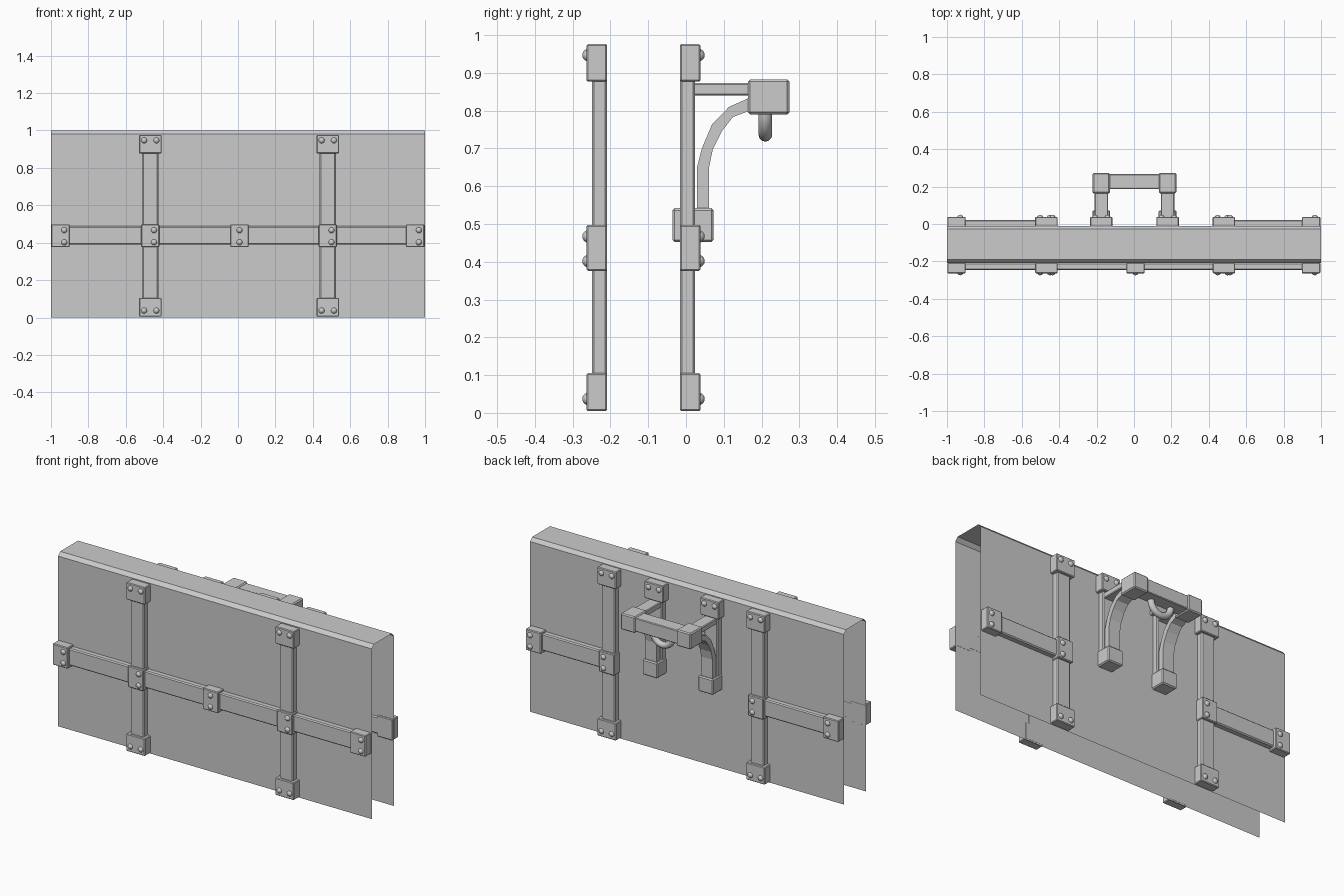
import bpy, bmesh, math
from mathutils import Matrix, Vector

if "Cube" in bpy.data.objects:
    bpy.data.objects.remove(bpy.data.objects["Cube"])

MID = -0.1125          # mirror plane between the two wall faces
INNER, BEAM, PLATE = 0.096, 0.1365, 0.151   # depths from the mirror plane


def finish(name, bm, smooth=False):
    me = bpy.data.meshes.new(name)
    bm.to_mesh(me)
    bm.free()
    if smooth:
        for p in me.polygons:
            p.use_smooth = True
    ob = bpy.data.objects.new(name, me)
    bpy.context.collection.objects.link(ob)
    return ob


def box(name, x, y, z, bevel=0.006):
    bm = bmesh.new()
    lo = [min(r) for r in (x, y, z)]
    hi = [max(r) for r in (x, y, z)]
    size = [b - a for a, b in zip(lo, hi)]
    mid = [(a + b) / 2 for a, b in zip(lo, hi)]
    bmesh.ops.create_cube(bm, size=1, matrix=Matrix.Translation(mid) @ Matrix.Diagonal((*size, 1)))
    ob = finish(name, bm)
    if bevel:
        m = ob.modifiers.new("bevel", 'BEVEL')
        m.width, m.segments = bevel, 1
    return ob


def extrude(name, pts, x0, x1, closed=True):
    """Sweep a (y, z) profile along x."""
    bm = bmesh.new()
    a = [bm.verts.new((x0, y, z)) for y, z in pts]
    b = [bm.verts.new((x1, y, z)) for y, z in pts]
    n = len(pts)
    for i in range(n if closed else n - 1):
        j = (i + 1) % n
        bm.faces.new((a[i], a[j], b[j], b[i]))
    if closed:
        bm.faces.new(a[::-1])
        bm.faces.new(b)
    bmesh.ops.recalc_face_normals(bm, faces=bm.faces)
    return finish(name, bm)


def rivet(x, z, side):
    bm = bmesh.new()
    y = MID + side * (PLATE - 0.006)
    bmesh.ops.create_uvsphere(bm, u_segments=12, v_segments=8, radius=0.017,
                              matrix=Matrix.Translation((x, y, z)) @ Matrix.Rotation(math.pi / 2, 4, 'X'))
    finish("rivet", bm, True)


def depth(side, d):
    return (MID + side * INNER, MID + side * d)


def cap_plate(x, z0, z1, zr, side):
    """Wide plate at the end of a post, two rivets side by side."""
    box("post_plate", (x - 0.06, x + 0.06), depth(side, PLATE), (z0, z1), 0.004)
    for dx in (-0.033, 0.033):
        rivet(x + dx, zr, side)


def beam_plate(x, side, dx=0.02):
    """Narrow plate on the beam, two rivets stacked."""
    box("beam_plate", (x - 0.049, x + 0.049), depth(side, PLATE), (0.376, 0.498), 0.004)
    for z in (0.402, 0.467):
        rivet(x + dx, z, side)


# Wall: open folded sheet with chamfered top edges
extrude("wall", [(-0.209, 0), (-0.209, 0.98), (-0.19, 1.0), (-0.028, 1.0), (-0.01, 0.98), (-0.01, 0)],
        -1, 1, closed=False)

# Posts, beams and riveted plates on both faces
POSTS = (-0.469, 0.48)
for side in (-1, 1):
    for x in POSTS:
        box("post", (x - 0.043, x + 0.043), depth(side, BEAM), (0.01, 0.97))
        cap_plate(x, 0.877, 0.976, 0.947, side)
        cap_plate(x, 0.005, 0.105, 0.037, side)
        beam_plate(x, side)
    for x in (-0.949, 0.947):
        beam_plate(x, side)
    spans = [(-0.995, 0.995)] if side < 0 else [(-0.995, POSTS[0]), (POSTS[1], 0.995)]
    for span in spans:
        box("beam", span, depth(side, BEAM - 0.002), (0.39, 0.488))
beam_plate(0.008, -1, 0)

# Lamp bracket: two arms with curved braces
OUTER = [(0.029, 0.50), (0.029, 0.65), (0.042, 0.70), (0.069, 0.764), (0.114, 0.81), (0.172, 0.836)]
UNDER = [(0.172, 0.801), (0.124, 0.783), (0.095, 0.746), (0.071, 0.698), (0.061, 0.65), (0.061, 0.50)]
for x in (-0.175, 0.18):
    cap_plate(x, 0.877, 0.976, 0.947, 1)
    box("bracket_post", (x - 0.043, x + 0.043), depth(1, BEAM), (0.48, 0.95))
    box("bracket_foot", (x - 0.048, x + 0.048), (-0.036, 0.073), (0.452, 0.542))
    box("bracket_arm", (x - 0.036, x + 0.036), (0.0, 0.18), (0.84, 0.873), 0.004)
    extrude("bracket_brace", OUTER + UNDER, x - 0.036, x + 0.036)
    box("bracket_head", (x - 0.046, x + 0.046), (0.164, 0.274), (0.79, 0.883), 0.006)
box("cross_bar", (-0.15, 0.15), (0.187, 0.267), (0.798, 0.876), 0.004)

# Hanging half ring under the cross bar
bm = bmesh.new()
ring = bmesh.ops.create_circle(bm, segments=12, radius=0.018,
                               matrix=Matrix.Translation((0.064, 0.21, 0.8)))
bmesh.ops.spin(bm, geom=bm.verts[:] + bm.edges[:], cent=Vector((0, 0.21, 0.8)), axis=Vector((0, 1, 0)),
               angle=math.pi, steps=14)
bmesh.ops.recalc_face_normals(bm, faces=bm.faces)
finish("hanging_ring", bm, True)
